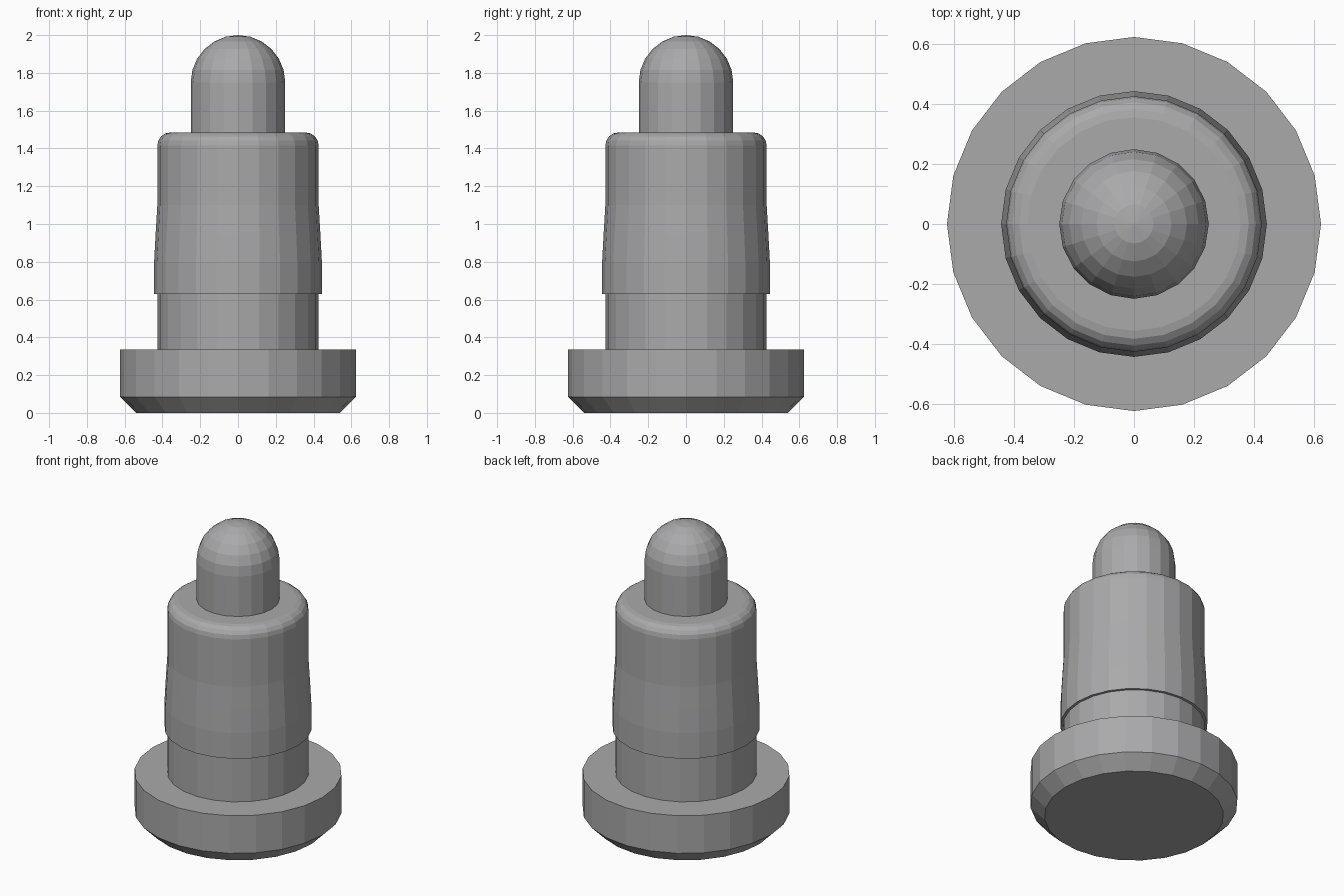
import bpy
import bmesh
from math import cos, sin, pi

cube = bpy.data.objects.get("Cube")
if cube:
    bpy.data.objects.remove(cube, do_unlink=True)

SIDES = 24

steel = bpy.data.materials.new("grey_metal")
steel.use_nodes = True
grey = (0.4, 0.4, 0.41, 1)
steel.diffuse_color = grey
steel.node_tree.nodes["Principled BSDF"].inputs["Base Color"].default_value = grey


def lathe(name, profile, sides=SIDES):
    """Turn a bottom-to-top (radius, height) profile into a closed solid."""
    bm = bmesh.new()
    rings = []
    for r, z in profile:
        rings.append([bm.verts.new((r * cos(2 * pi * i / sides),
                                    r * sin(2 * pi * i / sides), z))
                      for i in range(sides)])
    for low, high in zip(rings, rings[1:]):
        for i in range(sides):
            j = (i + 1) % sides
            bm.faces.new((low[i], low[j], high[j], high[i]))
    bm.faces.new(rings[0][::-1])
    bm.faces.new(rings[-1])
    bmesh.ops.remove_doubles(bm, verts=bm.verts, dist=0.0001)
    bmesh.ops.recalc_face_normals(bm, faces=bm.faces)
    mesh = bpy.data.meshes.new(name)
    bm.to_mesh(mesh)
    bm.free()
    mesh.materials.append(steel)
    obj = bpy.data.objects.new(name, mesh)
    bpy.context.collection.objects.link(obj)
    return obj


def arc(radius, z, round_r, steps, end=pi / 2):
    """Quarter-round profile points curving inward from the given radius."""
    return [(radius - round_r + round_r * cos(end * k / steps),
             z + round_r * sin(end * k / steps)) for k in range(steps + 1)]


# Wide foot with a chamfered underside
lathe("base_flange", [(0.54, 0), (0.625, 0.085), (0.625, 0.335)])

# Narrow neck between the foot and the barrel
lathe("neck", [(0.427, 0.32), (0.427, 0.66)])

# Barrel with a swollen lower end and a rounded shoulder
lathe("barrel", [(0.444, 0.63), (0.444, 0.8), (0.436, 0.95), (0.427, 1.1)]
      + arc(0.427, 1.415, 0.07, 4))

# Domed plunger pin; the last ring closes almost to a point
lathe("plunger_pin", [(0.25, 1.46)] + arc(0.25, 1.75, 0.25, 6, pi / 2 - 0.0001), 20)
